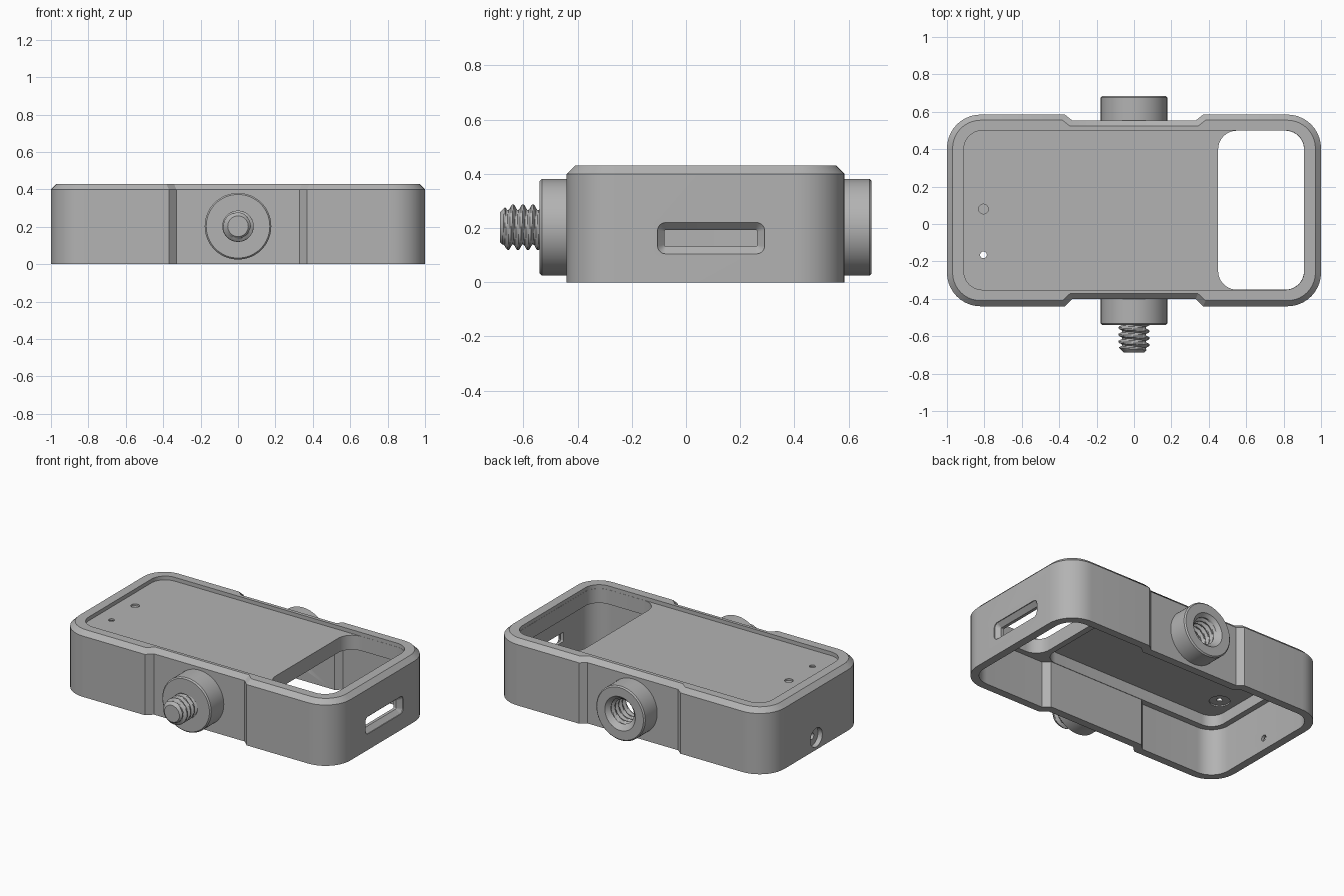
import bpy, bmesh, math
from mathutils import Vector

cube = bpy.data.objects.get("Cube")
if cube:
    bpy.data.objects.remove(cube, do_unlink=True)

grey = bpy.data.materials.new("mid_grey")
grey.use_nodes = True
COLOR = (0.45, 0.45, 0.45, 1)
grey.diffuse_color = COLOR
grey.node_tree.nodes["Principled BSDF"].inputs["Base Color"].default_value = COLOR

MID_Z = 0.203      # height of the screw axis
PITCH = 0.037


def loft(name, rings):
    """Closed solid through equally sized rings of points."""
    bm = bmesh.new()
    rows = [[bm.verts.new(p) for p in ring] for ring in rings]
    n = len(rows[0])
    for a, b in zip(rows, rows[1:]):
        for i in range(n):
            j = (i + 1) % n
            bm.faces.new((a[i], a[j], b[j], b[i]))
    bm.faces.new(rows[0][::-1])
    bm.faces.new(rows[-1])
    bmesh.ops.recalc_face_normals(bm, faces=bm.faces)
    mesh = bpy.data.meshes.new(name)
    bm.to_mesh(mesh)
    bm.free()
    mesh.materials.append(grey)
    obj = bpy.data.objects.new(name, mesh)
    bpy.context.collection.objects.link(obj)
    return obj


def combine(target, other, operation):
    mod = target.modifiers.new(operation, 'BOOLEAN')
    mod.object, mod.operation, mod.solver = other, operation, 'EXACT'
    bpy.context.view_layer.objects.active = target
    bpy.ops.object.modifier_apply(modifier=mod.name)
    bpy.data.objects.remove(other, do_unlink=True)


def arc(cx, cy, r, start, steps=10):
    return [(cx + r * math.cos(math.radians(start + 90 * k / steps)),
             cy + r * math.sin(math.radians(start + 90 * k / steps)))
            for k in range(steps + 1)]


def rounded_rect(x0, x1, y0, y1, r):
    return (arc(x0 + r, y0 + r, r, 180) + arc(x1 - r, y0 + r, r, 270)
            + arc(x1 - r, y1 - r, r, 0) + arc(x0 + r, y1 - r, r, 90))


def outline(inset):
    """Case outline with the shallow waist on both long sides."""
    x, y0, y1, r = 1 - inset, -0.44 + inset, 0.585 - inset, 0.18 - inset
    wide, narrow = 0.37 + 0.41 * inset, 0.33 + 0.41 * inset
    f, b = y0 + 0.038, y1 - 0.032
    return (arc(-x + r, y0 + r, r, 180)
            + [(-wide, y0), (-narrow, f), (narrow, f), (wide, y0)]
            + arc(x - r, y0 + r, r, 270) + arc(x - r, y1 - r, r, 0)
            + [(wide, y1), (narrow, b), (-narrow, b), (-wide, y1)]
            + arc(-x + r, y1 - r, r, 90))


def at_z(points, z):
    return [(x, y, z) for x, y in points]


def prism(points, z0, z1):
    return loft("cutter", [at_z(points, z0), at_z(points, z1)])


def lathe(name, profile, center, axis, sides=48):
    """Round solid; profile holds (position along axis, radius)."""
    rings = []
    for t, r in profile:
        ring = []
        for k in range(sides):
            a = 2 * math.pi * k / sides
            u, v = r * math.cos(a), r * math.sin(a)
            offset = {'X': (t, u, v), 'Y': (u, t, v), 'Z': (u, v, t)}[axis]
            ring.append(Vector(center) + Vector(offset))
        rings.append(ring)
    return loft(name, rings)


def thread(name, y0, y1, root, crest, limit, sides=32):
    """Helically ridged rod along y; limit(y) clamps the radius."""
    steps = round((y1 - y0) / PITCH * 8)
    rings = []
    for s in range(steps + 1):
        y = y0 + (y1 - y0) * s / steps
        ring = []
        for k in range(sides):
            phase = (y / PITCH - k / sides) % 1
            ridge = min(1, max(0, 1.5 - abs(phase - 0.5) * 4))
            low, high = limit(y)
            r = max(low, min(high, root + (crest - root) * ridge))
            a = 2 * math.pi * k / sides
            ring.append((r * math.cos(a), y, MID_Z + r * math.sin(a)))
        rings.append(ring)
    return loft(name, rings)


# Outer shell with chamfered top edge
case = loft("case", [at_z(outline(0), 0), at_z(outline(0), 0.40),
                     at_z(outline(0.03), 0.43)])

# Round mounts on front and back, each with a softened outer rim
for face, wall in ((-0.54, -0.38), (0.685, 0.53)):
    step = math.copysign(0.008, wall - face)
    mount = lathe("mount", [(face, 0.17), (face + step, 0.178), (wall, 0.178)],
                  (0, 0, MID_Z), 'Y', 64)
    combine(case, mount, 'UNION')

# Open underside, recess beneath the deck, top pocket and window
Y0, Y1 = -0.352, 0.5
for shape, z0, z1 in (
        (outline(0.052), -0.1, 0.31),
        (rounded_rect(-0.91, 0.41, Y0 + 0.005, Y1 - 0.005, 0.09), 0.2, 0.385),
        (rounded_rect(-0.91, 0.91, Y0, Y1, 0.1), 0.405, 0.6),
        (rounded_rect(0.45, 0.909, Y0 + 0.001, Y1 - 0.001, 0.1), 0.2, 0.5)):
    combine(case, prism(shape, z0, z1), 'DIFFERENCE')

# Side slot with bevelled mouth
mouth = rounded_rect(-0.105, 0.29, 0.105, 0.22, 0.03)
throat = rounded_rect(-0.08, 0.262, 0.132, 0.193, 0.006)
slot = loft("cutter", [[(x, y, z) for y, z in ring]
                       for x, ring in ((1.05, mouth), (0.995, mouth),
                                       (0.968, throat), (0.85, throat))])
combine(case, slot, 'DIFFERENCE')

# Counterbored hole in the far end wall
combine(case, lathe("cutter", [(-0.1, 0.062), (0.032, 0.062), (0.0321, 0.02),
                               (0.2, 0.02)], (-1, 0.073, 0.08), 'X'), 'DIFFERENCE')

# Deck holes: a shallow dimple, and a through hole countersunk from below
combine(case, lathe("cutter", [(-0.012, 0.026), (0.1, 0.026)],
                    (-0.805, 0.08, 0.405), 'Z'), 'DIFFERENCE')
combine(case, lathe("cutter", [(-0.05, 0.065), (-0.012, 0.062), (-0.0119, 0.018),
                               (0.1, 0.018)], (-0.805, -0.165, 0.405), 'Z'), 'DIFFERENCE')

# Threaded socket through the back mount
socket = thread("cutter", 0.45, 0.70, 0.075, 0.092,
                lambda y: (max(0, 0.112 - max(0, 0.685 - y)), 0.112))
combine(case, socket, 'DIFFERENCE')

# Threaded stud on the front mount, tapered tip
stud = thread("threaded_stud", -0.687, -0.53, 0.064, 0.084,
              lambda y: (0, 0.055 + (y + 0.687)))

bpy.ops.object.select_all(action='DESELECT')
for obj in (case, stud):
    obj.select_set(True)
bpy.context.view_layer.objects.active = case
bpy.ops.object.shade_smooth_by_angle(angle=math.radians(30))
